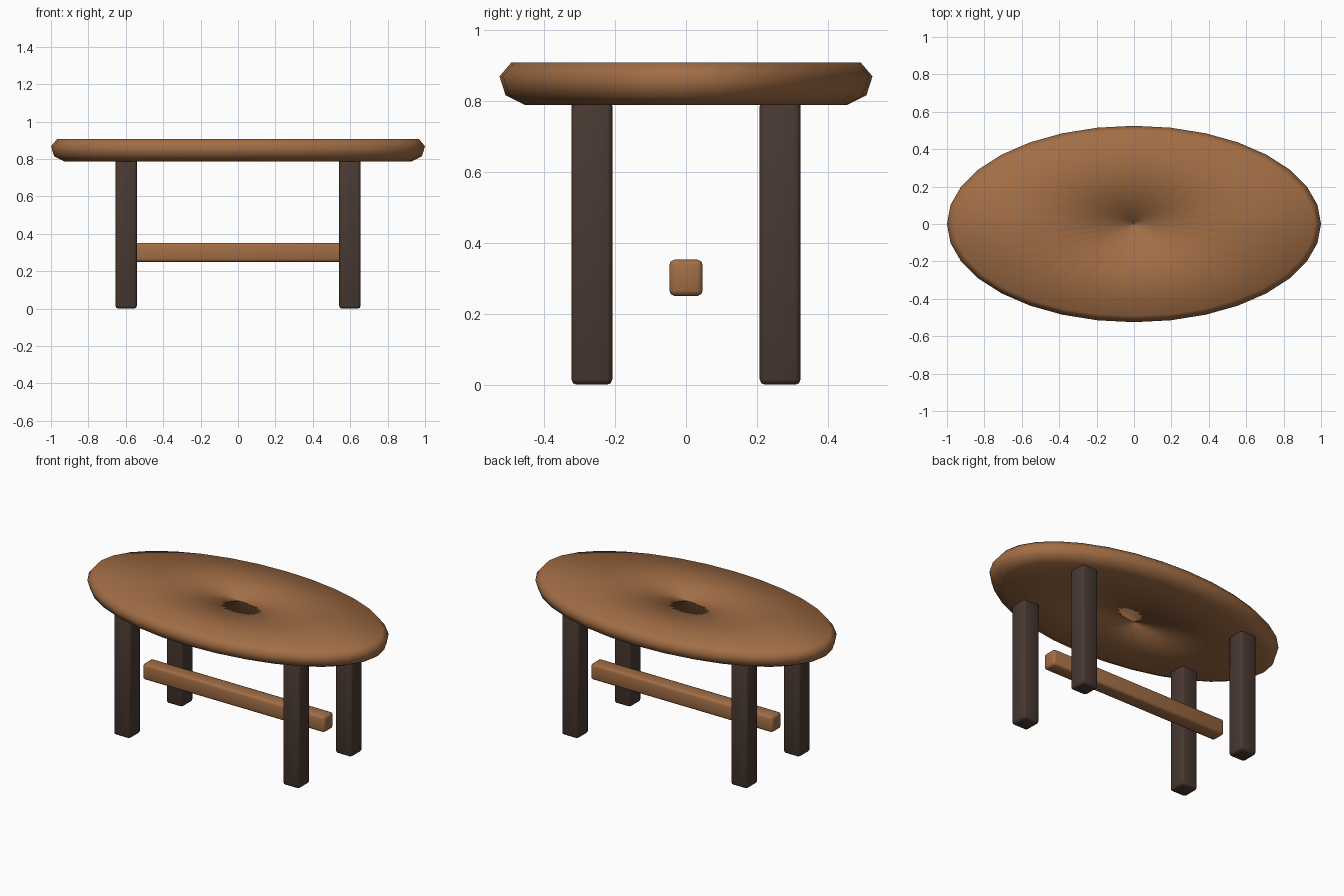
import bpy
import bmesh
from math import cos, sin, pi

cube = bpy.data.objects.get("Cube")
if cube:
    bpy.data.objects.remove(cube, do_unlink=True)


def material(name, rgb):
    mat = bpy.data.materials.new(name)
    mat.use_nodes = True
    mat.diffuse_color = (*rgb, 1)
    mat.node_tree.nodes["Principled BSDF"].inputs["Base Color"].default_value = (*rgb, 1)
    return mat


wood = material("warm wood", (0.36, 0.155, 0.06))
dark_wood = material("dark wood", (0.066, 0.04, 0.031))


def finish(bm, name, mat):
    bmesh.ops.recalc_face_normals(bm, faces=bm.faces)
    mesh = bpy.data.meshes.new(name)
    bm.to_mesh(mesh)
    bm.free()
    mesh.materials.append(mat)
    mesh.shade_smooth()
    obj = bpy.data.objects.new(name, mesh)
    bpy.context.collection.objects.link(obj)
    return obj


def rounded_bar(name, center, size, mat, bevel=0.015):
    bm = bmesh.new()
    bmesh.ops.create_cube(bm, size=1)
    bmesh.ops.scale(bm, vec=size, verts=bm.verts)
    bmesh.ops.translate(bm, vec=center, verts=bm.verts)
    bmesh.ops.bevel(bm, geom=bm.edges[:], offset=bevel, segments=2,
                    profile=0.5, affect='EDGES')
    return finish(bm, name, mat)


# Oval top: rings around an edge profile, closed through a pinhole core
SEGMENTS = 32
CORE = 0.002
HALF_X, HALF_Y = 1.0, 0.525
edge_profile = [(0.073, 0.787), (0.017, 0.815), (0.0, 0.868), (0.033, 0.907)]
rings = [(CORE, CORE, 0.787)]
rings += [(HALF_X - inset, HALF_Y - inset, z) for inset, z in edge_profile]
rings += [(CORE, CORE, 0.907)]

bm = bmesh.new()
angles = [2 * pi * i / SEGMENTS for i in range(SEGMENTS)]
loops = [[bm.verts.new((rx * cos(a), ry * sin(a), z)) for a in angles]
         for rx, ry, z in rings]
for k, lower in enumerate(loops):
    upper = loops[(k + 1) % len(loops)]
    for i in range(SEGMENTS):
        j = (i + 1) % SEGMENTS
        bm.faces.new((lower[i], lower[j], upper[j], upper[i]))
finish(bm, "table_top", wood)

# Four square legs
for side, sx in (("left", 1), ("right", -1)):
    for end, sy in (("front", -1), ("back", 1)):
        rounded_bar(f"{end}_{side}_leg", (sx * 0.598, sy * 0.265, 0.4),
                    (0.115, 0.115, 0.8), dark_wood)

# Long stretcher between the leg pairs
rounded_bar("stretcher", (0, 0, 0.301), (1.285, 0.094, 0.102), wood)
